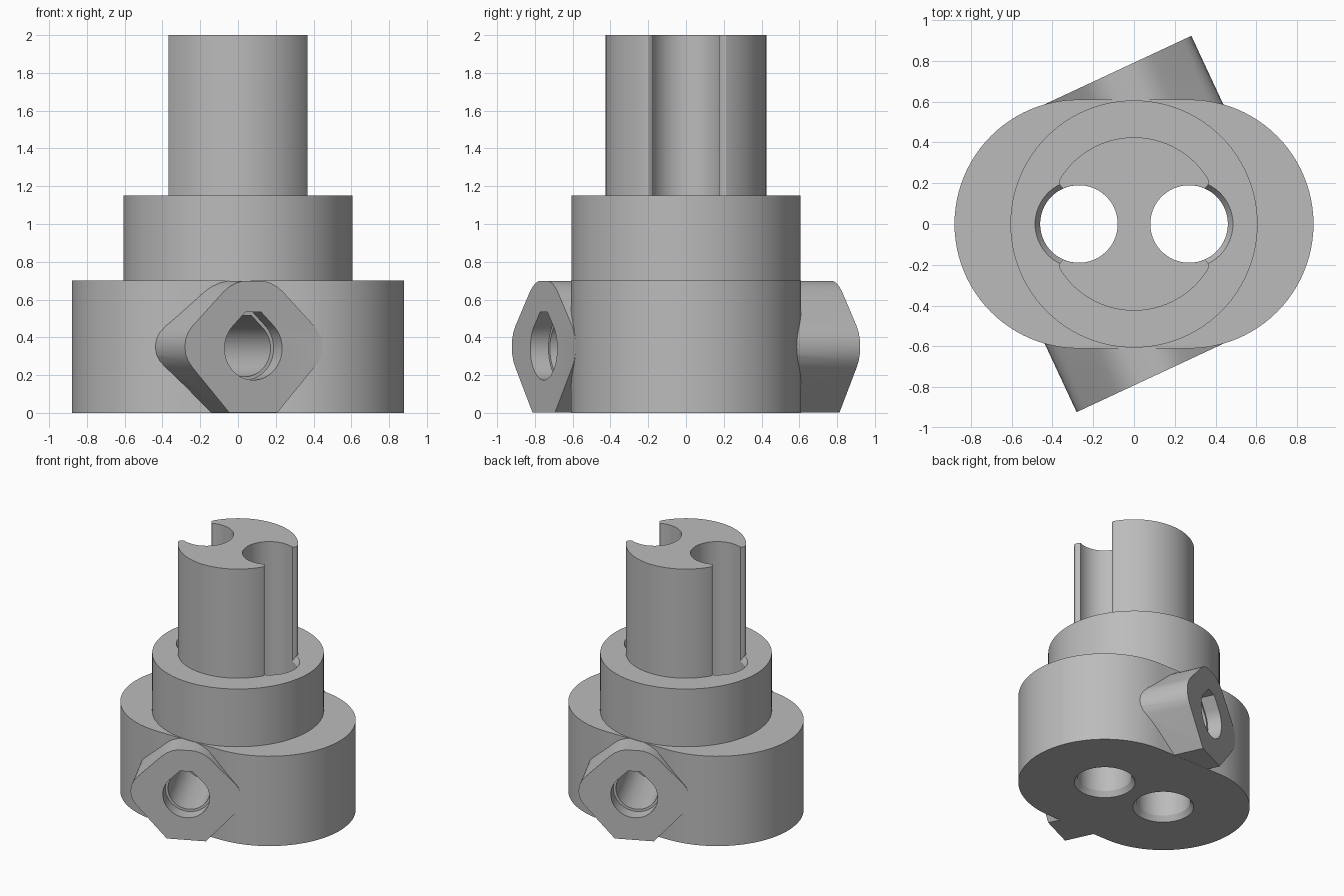
import bpy
import bmesh
from math import sin, cos, radians
from mathutils import Matrix

cube = bpy.data.objects.get("Cube")
if cube:
    bpy.data.objects.remove(cube, do_unlink=True)

grey = bpy.data.materials.new("plain grey")
grey.use_nodes = True
grey.diffuse_color = (0.5, 0.5, 0.5, 1)
grey.node_tree.nodes["Principled BSDF"].inputs["Base Color"].default_value = grey.diffuse_color

BORE_X, BORE_R, RIM_R = 0.27, 0.19, 0.215
BASE_R, BASE_TOP, COLLAR_TOP = 0.61, 0.70, 1.15


def arc(r, start, end, steps, cx=0.0, cy=0.0):
    angles = [radians(start + (end - start) * i / steps) for i in range(steps + 1)]
    return [(cx + r * cos(a), cy + r * sin(a)) for a in angles]


def circle(r, cx=0.0, cy=0.0):
    return arc(r, 0, 360, 96, cx, cy)[:-1]


def loft(name, sections, matrix=Matrix()):
    """Skin a stack of matching outlines, each given as (outline, height)."""
    bm = bmesh.new()
    rings = [[bm.verts.new((x, y, h)) for x, y in outline] for outline, h in sections]
    count = len(rings[0])
    for low, high in zip(rings, rings[1:]):
        for i in range(count):
            j = (i + 1) % count
            bm.faces.new((low[i], low[j], high[j], high[i]))
    bm.faces.new(rings[0][::-1])
    bm.faces.new(rings[-1])
    bm.transform(matrix)
    bmesh.ops.recalc_face_normals(bm, faces=bm.faces)
    mesh = bpy.data.meshes.new(name)
    bm.to_mesh(mesh)
    bm.free()
    mesh.materials.append(grey)
    obj = bpy.data.objects.new(name, mesh)
    bpy.context.collection.objects.link(obj)
    return obj


def select(obj):
    bpy.ops.object.select_all(action='DESELECT')
    obj.select_set(True)
    bpy.context.view_layer.objects.active = obj


def combine(target, tool, operation):
    select(target)
    mod = target.modifiers.new(operation.title(), 'BOOLEAN')
    mod.operation, mod.solver, mod.object = operation, 'EXACT', tool
    bpy.ops.object.modifier_apply(modifier=mod.name)
    bpy.data.objects.remove(tool, do_unlink=True)


# Base block with rounded ends, and the round collar on top of it
stadium = arc(BASE_R, -90, 90, 48, BORE_X) + arc(BASE_R, 90, 270, 48, -BORE_X)
body = loft("base_with_collar", [(stadium, 0), (stadium, BASE_TOP)])
collar_outline = circle(BASE_R - 0.004)
combine(body, loft("collar", [(collar_outline, 0.5), (collar_outline, COLLAR_TOP)]), 'UNION')

# Lug outline: flat foot, rounded sides, rounded top
half_lug = [(0.14, 0.001), (0.355, 0.24), (0.38, 0.273), (0.395, 0.31), (0.4, 0.35),
            (0.395, 0.39), (0.38, 0.427), (0.355, 0.46), (0.21, 0.605), (0.175, 0.64),
            (0.14, 0.668), (0.1, 0.688), (0.06, 0.699)]
lug_outline = half_lug + [(-x, z) for x, z in reversed(half_lug)]


def teardrop(r, top, cz=0.342):
    """Round hole with a roof sloped at 45 degrees and cut flat."""
    half_roof = cz + r * 2 ** 0.5 - top
    return arc(r, 135, 405, 48, 0, cz) + [(half_roof, top), (-half_roof, top)]


# Side lugs aim at the bores; the second is the first turned half way round
turn = radians(25)
lug_frame = Matrix(((cos(turn), 0, sin(turn), -BORE_X),
                    (sin(turn), 0, -cos(turn), 0),
                    (0, 1, 0, 0),
                    (0, 0, 0, 1)))
frames = [lug_frame, Matrix.Rotation(radians(180), 4, 'Z') @ lug_frame]
for frame in frames:
    combine(body, loft("lug", [(lug_outline, 0.4), (lug_outline, 0.831)], frame), 'UNION')

# Vertical bores with chamfered rims
bore_steps = [(RIM_R, -0.1), (RIM_R, 0), (BORE_R, 0.04),
              (BORE_R, COLLAR_TOP - 0.04), (RIM_R, COLLAR_TOP), (RIM_R, 1.3)]
for x in (-BORE_X, BORE_X):
    combine(body, loft("bore", [(circle(r, x), z) for r, z in bore_steps]), 'DIFFERENCE')

# Screw holes through the lugs, wider at the mouth
narrow, wide = teardrop(0.15, 0.515), teardrop(0.168, 0.535)
for frame in frames:
    combine(body, loft("screw_hole", [(narrow, 0), (narrow, 0.75)], frame), 'DIFFERENCE')
    combine(body, loft("screw_mouth", [(wide, 0.725), (wide, 0.95)], frame), 'DIFFERENCE')

# Tall post, notched on both sides in line with the bores
quarter = (arc(0.425, 90, 32, 24) + [(0.368, 0.212), (0.367, 0.198), (0.358, 0.184)]
           + arc(BORE_R, 66, 180, 32, BORE_X))
half = quarter[:-1] + [(x, -y) for x, y in reversed(quarter)][:-1]
post_outline = half + [(-x, -y) for x, y in half]
post = loft("notched_post", [(post_outline, COLLAR_TOP - 0.04), (post_outline, 2)])

for obj in (body, post):
    select(obj)
    bpy.ops.object.shade_smooth_by_angle(angle=radians(25))
